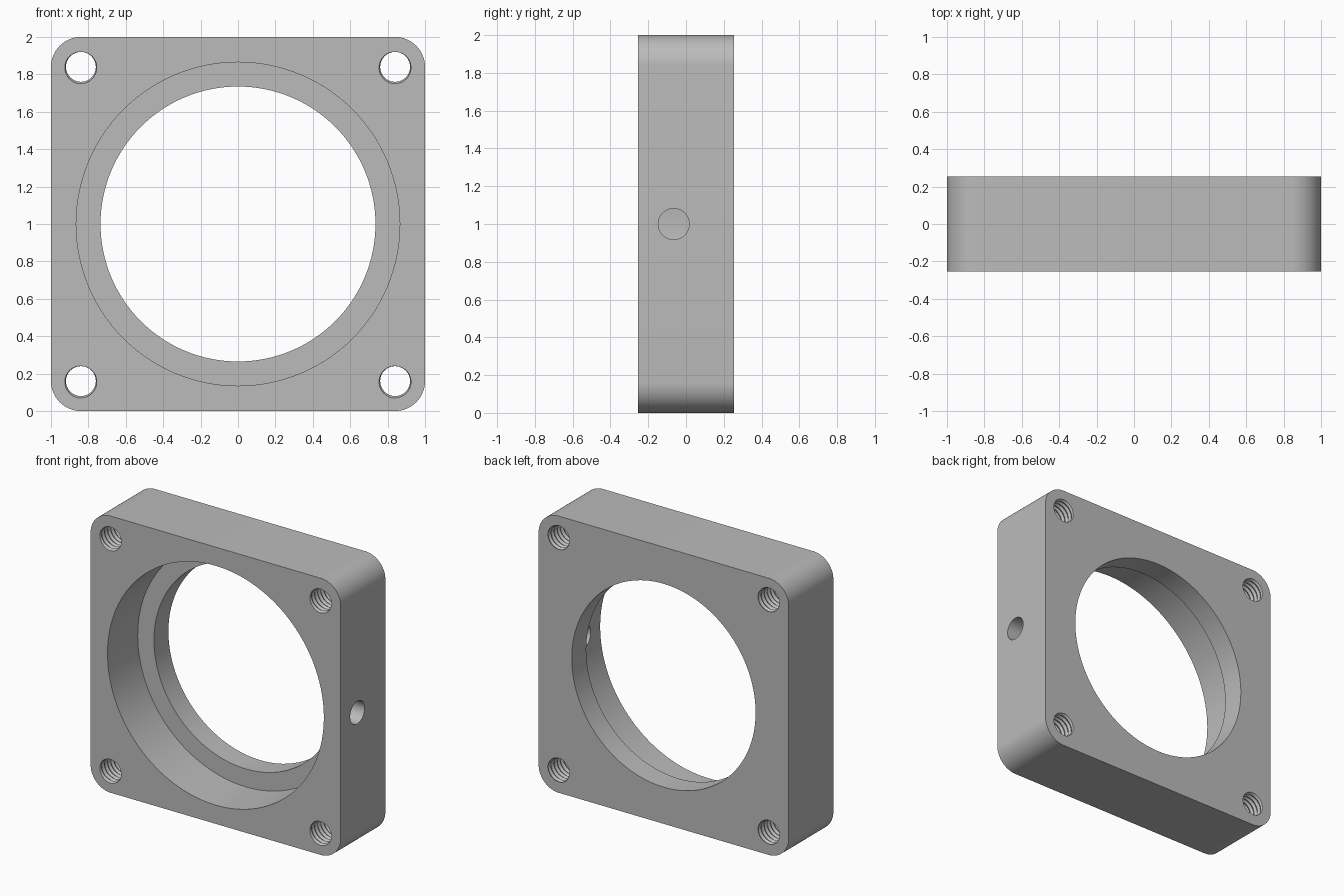
import bpy, bmesh, math
from mathutils import Matrix

if "Cube" in bpy.data.objects:
    bpy.data.objects.remove(bpy.data.objects["Cube"], do_unlink=True)

DEPTH = 0.51          # plate thickness along y
LEDGE_Y = 0.09        # where the wide bore steps down
CORNER = 0.84         # offset of corner holes, also centre of corner rounding
CENTRE_Z = 1.0

grey = bpy.data.materials.new("plain grey")
grey.use_nodes = True
grey.diffuse_color = (0.5, 0.5, 0.5, 1)
grey.node_tree.nodes["Principled BSDF"].inputs["Base Color"].default_value = (0.5, 0.5, 0.5, 1)


def to_object(bm, name):
    bmesh.ops.recalc_face_normals(bm, faces=bm.faces[:])
    mesh = bpy.data.meshes.new(name)
    bm.to_mesh(mesh)
    bm.free()
    mesh.materials.append(grey)
    obj = bpy.data.objects.new(name, mesh)
    bpy.context.collection.objects.link(obj)
    return obj


def cylinder(name, radius, start, end, axis, sides):
    """Solid cylinder running from start to end along axis 'X' or 'Y'."""
    bm = bmesh.new()
    bmesh.ops.create_cone(bm, cap_ends=True, segments=sides, radius1=radius,
                          radius2=radius, depth=end - start)
    turn = Matrix.Rotation(math.pi / 2, 4, 'Y' if axis == 'X' else 'X')
    bmesh.ops.transform(bm, matrix=turn, verts=bm.verts)
    obj = to_object(bm, name)
    middle = (start + end) / 2
    obj.location = (middle, 0, CENTRE_Z) if axis == 'X' else (0, middle, CENTRE_Z)
    return obj


def threaded_rod(name, x, z, minor=0.080, major=0.091, pitch=0.035, sides=32):
    """Solid screw along y, made from a root spiral and a crest spiral."""
    turns = math.ceil(DEPTH / pitch) + 4
    bm = bmesh.new()
    root, crest = [], []
    for k in range(turns * sides + 1):
        a = 2 * math.pi * k / sides
        y = pitch * (k / sides - turns / 2)
        root.append(bm.verts.new((minor * math.cos(a), y, minor * math.sin(a))))
        crest.append(bm.verts.new((major * math.cos(a), y + pitch / 2, major * math.sin(a))))
    for k in range(turns * sides):
        bm.faces.new((root[k], root[k + 1], crest[k + 1], crest[k]))
        if k + sides + 1 < len(root):
            bm.faces.new((crest[k], crest[k + 1], root[k + sides + 1], root[k + sides]))
    rim = [e for e in bm.edges if e.is_boundary]
    bmesh.ops.holes_fill(bm, edges=rim, sides=0)
    bmesh.ops.triangulate(bm, faces=bm.faces[:])
    obj = to_object(bm, name)
    obj.location = (x, 0, z)
    return obj


# Square plate with rounded corners
bm = bmesh.new()
bmesh.ops.create_cube(bm, size=1)
bmesh.ops.scale(bm, vec=(2, DEPTH, 2), verts=bm.verts)
long_edges = [e for e in bm.edges if abs(e.verts[0].co.y - e.verts[1].co.y) > 0.1]
bmesh.ops.bevel(bm, geom=long_edges, offset=1 - CORNER, segments=16,
                profile=0.5, affect='EDGES')
bmesh.ops.translate(bm, vec=(0, 0, CENTRE_Z), verts=bm.verts)
plate = to_object(bm, "flange_plate")

# Stepped bore, side port and threaded corner holes
cutters = [
    cylinder("wide_bore_cutter", 0.865, -0.5, LEDGE_Y, 'Y', 128),
    cylinder("narrow_bore_cutter", 0.735, -0.4, 0.5, 'Y', 128),
]
port = cylinder("side_port_cutter", 0.082, 0.5, 1.2, 'X', 48)
port.location.y = -0.065
cutters.append(port)
for sx in (-1, 1):
    for sz in (-1, 1):
        cutters.append(threaded_rod("corner_thread_cutter", sx * CORNER,
                                    CENTRE_Z + sz * CORNER))

bpy.ops.object.select_all(action='DESELECT')
plate.select_set(True)
bpy.context.view_layer.objects.active = plate
for cutter in cutters:
    cutter.hide_render = True
    cut = plate.modifiers.new(cutter.name, 'BOOLEAN')
    cut.operation = 'DIFFERENCE'
    cut.solver = 'EXACT'
    cut.object = cutter
    bpy.ops.object.modifier_apply(modifier=cut.name)
    bpy.data.objects.remove(cutter, do_unlink=True)

bpy.ops.object.shade_smooth_by_angle(angle=math.radians(30))
